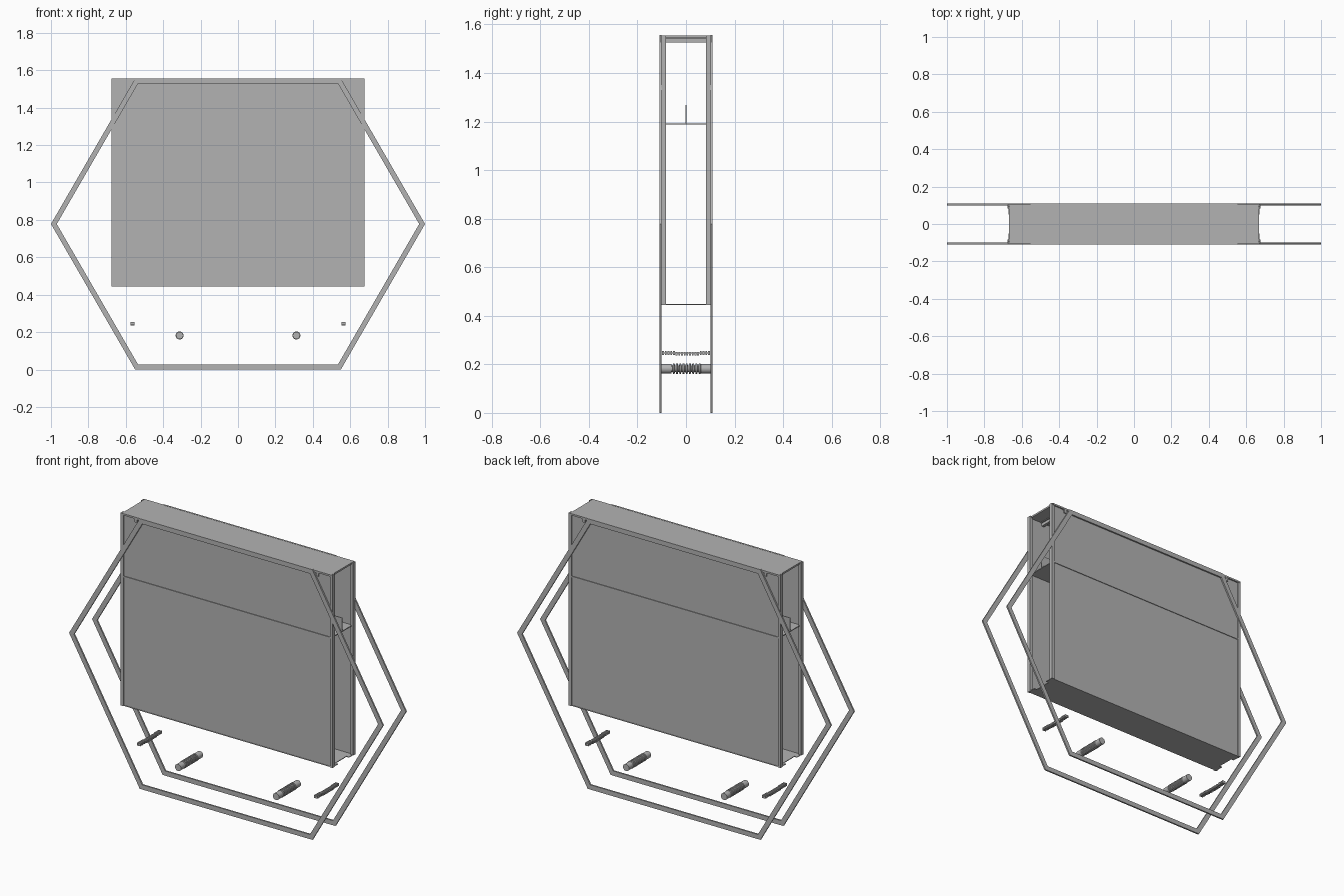
import bpy
import bmesh
import math

default = bpy.data.objects.get("Cube")
if default:
    bpy.data.objects.remove(default, do_unlink=True)

grey = bpy.data.materials.new("plain grey")
grey.use_nodes = True
COLOUR = (0.45, 0.45, 0.45, 1)
grey.diffuse_color = COLOUR
grey.node_tree.nodes["Principled BSDF"].inputs["Base Color"].default_value = COLOUR


def finish(name, bm):
    bmesh.ops.recalc_face_normals(bm, faces=bm.faces)
    mesh = bpy.data.meshes.new(name)
    bm.to_mesh(mesh)
    bm.free()
    mesh.materials.append(grey)
    obj = bpy.data.objects.new(name, mesh)
    bpy.context.collection.objects.link(obj)
    return obj


def add_box(bm, x, y, z):
    """Add a box given as (low, high) ranges."""
    verts = bmesh.ops.create_cube(bm, size=1)["verts"]
    for v in verts:
        v.co = [r[0] if c < 0 else r[1] for c, r in zip(v.co, (x, y, z))]


def box(name, x, y, z):
    bm = bmesh.new()
    add_box(bm, x, y, z)
    return finish(name, bm)


def span(a, b, side):
    return tuple(sorted((a * side, b * side)))


BOTTOM, TOP, SHELF, MID = 0.445, 1.555, 1.19, 0.778


# Mitred six-sided frame
def hexagon(inset):
    half = 0.55 - inset * math.tan(math.radians(30))
    tip = 1 - inset / math.sin(math.radians(60))
    rise = MID - inset
    return [(tip, MID), (half, MID + rise), (-half, MID + rise),
            (-tip, MID), (-half, MID - rise), (half, MID - rise)]


def hex_frame(name, side):
    bm = bmesh.new()
    rings = []
    for inset, y in ((0, 0.1), (0, 0.109), (0.027, 0.109), (0.027, 0.1)):
        rings.append([bm.verts.new((x, y * side, z)) for x, z in hexagon(inset)])
    for r in range(4):
        a, b = rings[r], rings[(r + 1) % 4]
        for i in range(6):
            j = (i + 1) % 6
            bm.faces.new((a[i], a[j], b[j], b[i]))
    return finish(name, bm)


# Channel post that grips the panel edge
def post(name, sx, sy):
    bm = bmesh.new()
    outline = [(0.675, 0.082), (0.675, 0.104), (0.658, 0.104), (0.658, 0.099),
               (0.67, 0.099), (0.67, 0.087), (0.658, 0.087), (0.658, 0.082)]
    face = bm.faces.new([bm.verts.new((x * sx, y * sy, BOTTOM)) for x, y in outline])
    out = bmesh.ops.extrude_face_region(bm, geom=[face])["geom"]
    moved = [v for v in out if isinstance(v, bmesh.types.BMVert)]
    bmesh.ops.translate(bm, verts=moved, vec=(0, 0, TOP - BOTTOM))
    return finish(name, bm)


for sy, end in ((-1, "front"), (1, "back")):
    hex_frame(end + "_hex_frame", sy)
    box(end + "_panel", (-0.67, 0.67), span(0.09, 0.098, sy), (BOTTOM, TOP - 0.01))
    box(end + "_shelf_edge", (-0.658, 0.658), span(0.09, 0.102, sy),
        (SHELF - 0.005, SHELF + 0.003))
    for sx, side in ((-1, "right"), (1, "left")):
        post(f"{end}_{side}_post", sx, sy)
        box(f"{end}_{side}_floor_tab", span(0.65, 0.672, sx), span(0.05, 0.1, sy),
            (BOTTOM, BOTTOM + 0.004))

# Horizontal plates and the upright rib on the shelf
box("top_plate", (-0.667, 0.667), (-0.106, 0.106), (TOP - 0.01, TOP))
box("shelf", (-0.665, 0.665), (-0.09, 0.09), (SHELF - 0.003, SHELF + 0.002))
box("floor_plate", (-0.655, 0.655), (-0.1, 0.1), (BOTTOM, BOTTOM + 0.004))
box("shelf_rib", (-0.665, 0.665), (-0.002, 0.002), (SHELF, 1.268))


# Turned grip: plain ends, ribbed middle
def ribbed_rod(name, x, z):
    profile = [(-0.1, 0.0195), (-0.06, 0.0195)]
    ribs = 9
    pitch = 0.12 / ribs
    for i in range(ribs):
        y = -0.06 + i * pitch
        profile += [(y + 0.001, 0.014), (y + pitch * 0.4, 0.014),
                    (y + pitch * 0.45, 0.0215), (y + pitch * 0.95, 0.0215)]
    profile += [(0.061, 0.0195), (0.1, 0.0195)]
    bm = bmesh.new()
    sides = 24
    rings = []
    for y, r in profile:
        angles = [math.tau * i / sides for i in range(sides)]
        rings.append([bm.verts.new((x + r * math.cos(a), y, z + r * math.sin(a)))
                      for a in angles])
    for a, b in zip(rings, rings[1:]):
        for i in range(sides):
            j = (i + 1) % sides
            bm.faces.new((a[i], a[j], b[j], b[i]))
    bm.faces.new(rings[0])
    bm.faces.new(rings[-1])
    obj = finish(name, bm)
    bpy.context.view_layer.objects.active = obj
    obj.select_set(True)
    bpy.ops.object.shade_smooth_by_angle(angle=math.radians(35))
    obj.select_set(False)


# Toothed strip
def toothed_strip(name, x, z):
    bm = bmesh.new()
    teeth = 18
    pitch = 0.2 / teeth
    add_box(bm, (x - 0.008, x + 0.008), (-0.099, 0.099), (z - 0.002, z + 0.002))
    for i in range(teeth):
        y = -0.1 + pitch * (i + 0.5)
        drop = 0.003 if abs(y) < 0.05 else 0
        add_box(bm, (x - 0.011, x + 0.011), (y - 0.0037, y + 0.0037),
                (z - 0.007 - drop, z + 0.008 - drop))
    finish(name, bm)


for sx, side in ((-1, "right"), (1, "left")):
    ribbed_rod(side + "_ribbed_rod", 0.312 * sx, 0.182)
    toothed_strip(side + "_toothed_strip", 0.564 * sx, 0.246)
    # Cross bar under the top plate, with a wider head
    box(side + "_cross_bar", span(0.57, 0.586, sx), (-0.105, 0.105), (1.525, TOP - 0.008))
    box(side + "_cross_bar_head", span(0.562, 0.594, sx), (-0.104, 0.104),
        (1.542, TOP - 0.008))
